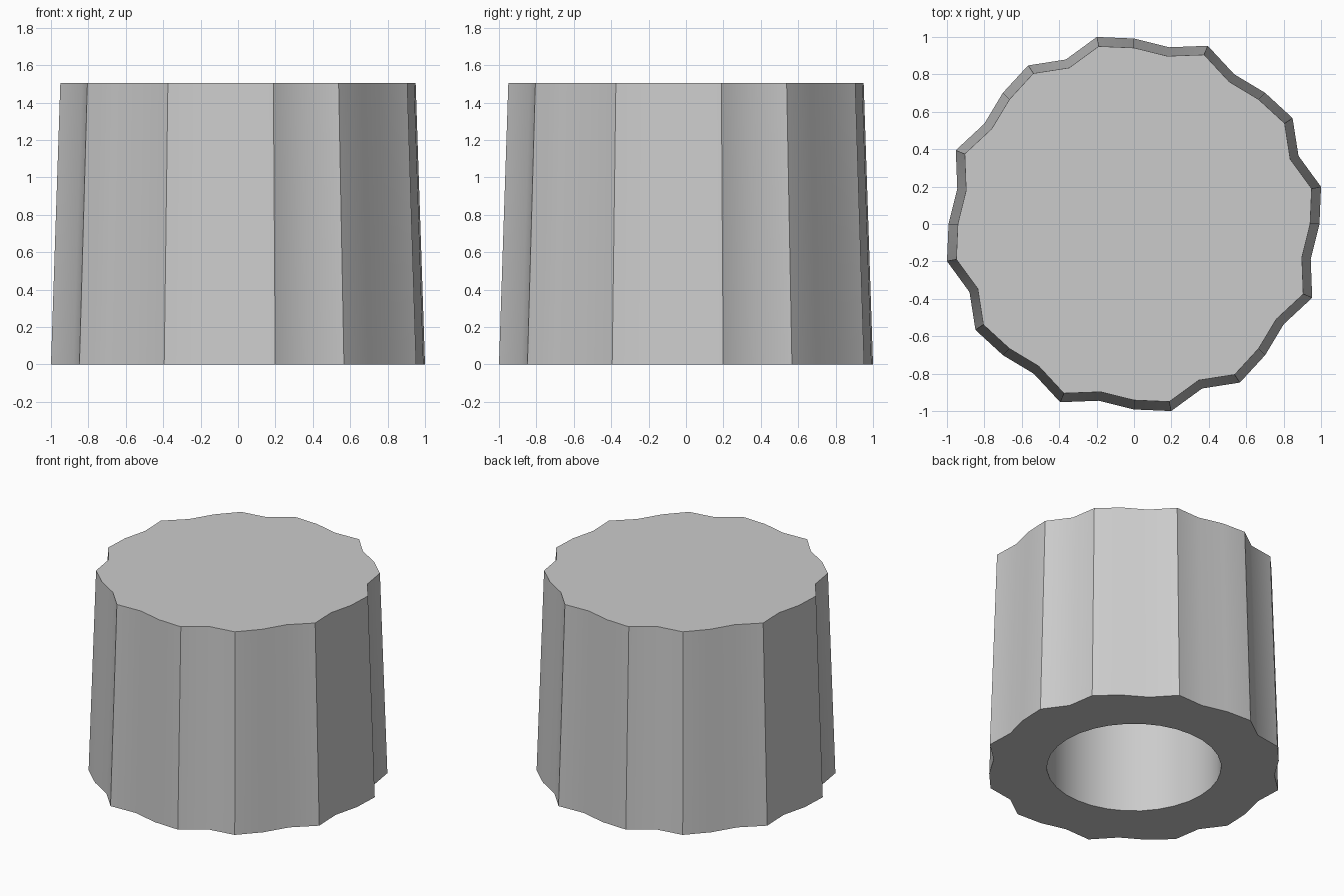
import bpy
import bmesh
import math

SIDES = 32
RADIUS = 0.9915
HEIGHT = 1.505
TAPER = 0.95
HOLE_RADIUS = 0.595
HOLE_DEPTH = 1.2

cube = bpy.data.objects.get("Cube")
if cube:
    bpy.data.objects.remove(cube, do_unlink=True)

grey = bpy.data.materials.new("plain_grey")
grey.use_nodes = True
colour = (0.6, 0.6, 0.6, 1.0)
grey.diffuse_color = colour
grey.node_tree.nodes["Principled BSDF"].inputs["Base Color"].default_value = colour


def fluted(angle):
    """Outline radius with twelve shallow grip flutes."""
    return RADIUS * (1 + 0.04 * math.sin(12 * angle))


def ring(bm, radius_at, z):
    """One closed loop of vertices at height z."""
    angles = [math.tau * i / SIDES for i in range(SIDES)]
    return [bm.verts.new((radius_at(a) * math.cos(a), radius_at(a) * math.sin(a), z))
            for a in angles]


def bridge(bm, first, second):
    for i in range(SIDES):
        j = (i + 1) % SIDES
        bm.faces.new((first[i], first[j], second[j], second[i]))


bm = bmesh.new()

# Loops from the top rim, down the grip, and up into the shaft hole
loops = [
    ring(bm, lambda a: fluted(a) * TAPER, HEIGHT),
    ring(bm, fluted, 0),
    ring(bm, lambda a: HOLE_RADIUS, 0),
    ring(bm, lambda a: HOLE_RADIUS, HOLE_DEPTH),
]
for first, second in zip(loops, loops[1:]):
    bridge(bm, first, second)

# Flat top and the blind end of the hole
bm.faces.new(loops[0])
bm.faces.new(loops[-1])
bmesh.ops.recalc_face_normals(bm, faces=bm.faces)

mesh = bpy.data.meshes.new("fluted_knob")
bm.to_mesh(mesh)
bm.free()
mesh.materials.append(grey)
knob = bpy.data.objects.new("fluted_knob", mesh)
bpy.context.collection.objects.link(knob)

# Smooth flutes with crisp ridges and rims
bpy.ops.object.select_all(action="DESELECT")
knob.select_set(True)
bpy.context.view_layer.objects.active = knob
bpy.ops.object.shade_smooth_by_angle(angle=math.radians(30))
